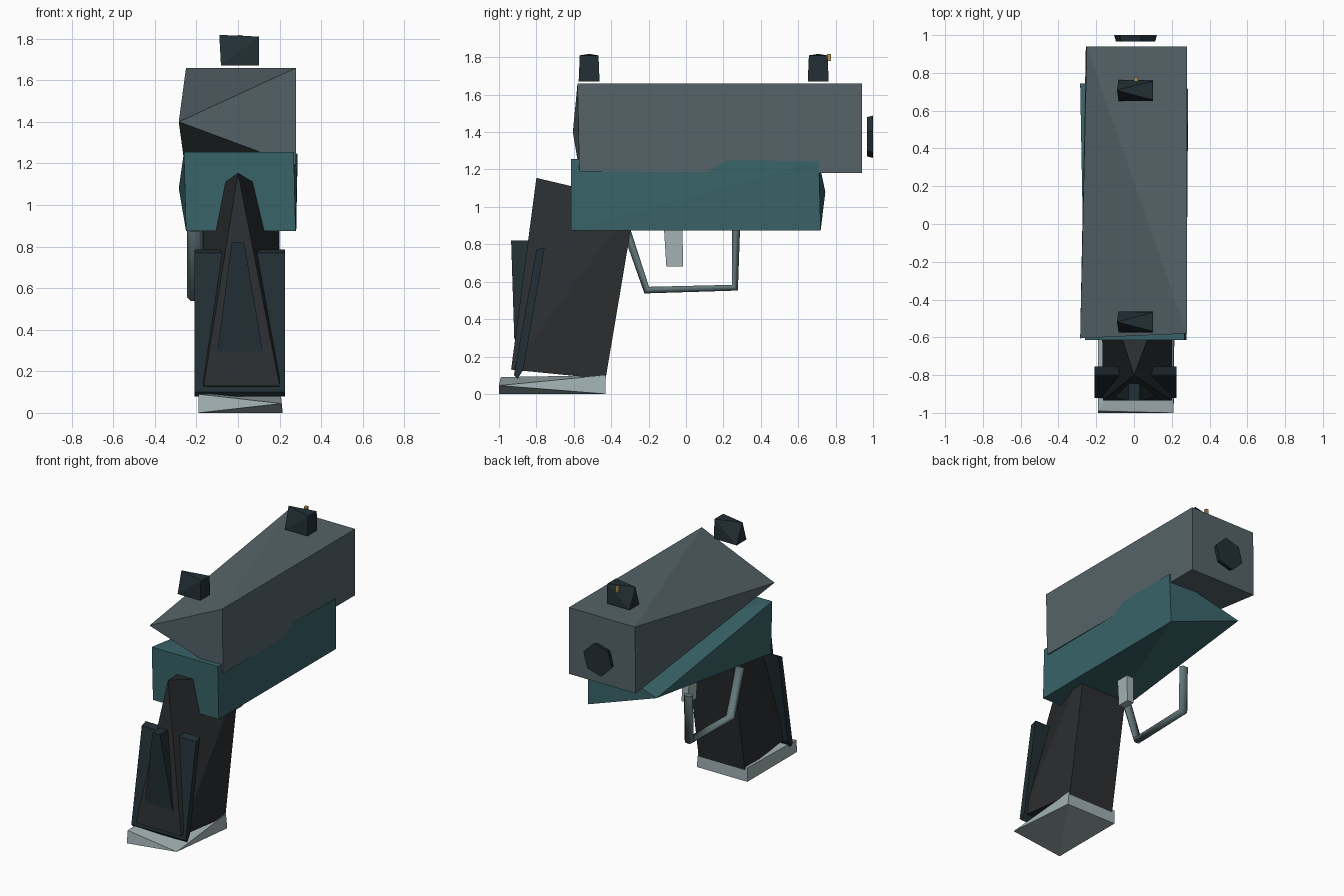
import bpy, bmesh, math
from mathutils import Vector


def material(name, rgb):
    m = bpy.data.materials.new(name)
    m.diffuse_color = (*rgb, 1)
    return m


STEEL = material("slide_steel", (0.09, 0.125, 0.14))
TEAL = material("frame_teal", (0.04, 0.125, 0.14))
BLACK = material("grip_black", (0.024, 0.027, 0.03))
DARK = material("panel_dark", (0.016, 0.028, 0.035))
LIGHT = material("light_metal", (0.36, 0.44, 0.45))
MID = material("guard_metal", (0.13, 0.19, 0.20))
GOLD = material("bead_gold", (0.5, 0.3, 0.08))


def hull(name, points, mat):
    """Flat-faced solid wrapped around a handful of corner points."""
    bm = bmesh.new()
    for p in points:
        bm.verts.new(p)
    bmesh.ops.convex_hull(bm, input=bm.verts[:])
    bmesh.ops.recalc_face_normals(bm, faces=bm.faces[:])
    me = bpy.data.meshes.new(name)
    bm.to_mesh(me)
    bm.free()
    me.materials.append(mat)
    ob = bpy.data.objects.new(name, me)
    bpy.context.collection.objects.link(ob)
    return ob


def slab(name, x0, x1, profile, mat):
    """Side profile (y, z) stretched from x0 to x1."""
    return hull(name, [(x, y, z) for x in (x0, x1) for y, z in profile], mat)


# Slide: box whose rear left edge pinches to one corner
hull("slide", [(-0.25, 0.94, 1.66), (0.28, 0.94, 1.66), (-0.255, 0.94, 1.18),
               (0.28, 0.94, 1.18), (0.28, -0.58, 1.66), (0.28, -0.57, 1.19),
               (-0.285, -0.605, 1.40)], STEEL)

# Frame: box whose front left edge pinches to one corner
hull("frame", [(-0.26, -0.615, 1.255), (0.268, -0.615, 1.255),
               (-0.25, -0.615, 0.875), (0.277, -0.615, 0.875),
               (0.287, 0.71, 1.245), (0.28, 0.72, 0.875),
               (-0.285, 0.745, 1.08)], TEAL)

# Grip: rear face tapers to a point at the top
hull("grip", [(0.0, -0.80, 1.155), (-0.17, -0.27, 1.03), (0.20, -0.27, 1.03),
              (-0.165, -0.935, 0.13), (0.20, -0.935, 0.13),
              (-0.17, -0.43, 0.08), (0.20, -0.43, 0.08)], BLACK)

# Side panels: one raked insert showing on both sides of the grip
slab("grip_side_panels", -0.21, 0.225,
     [(-0.80, 0.77), (-0.755, 0.785), (-0.87, 0.13), (-0.90, 0.08), (-0.92, 0.10)], DARK)

# Raised wedge on the back of the grip
hull("grip_back_wedge", [(-0.03, -0.935, 0.82), (0.03, -0.935, 0.82),
                         (-0.03, -0.83, 0.82), (0.03, -0.83, 0.82),
                         (-0.10, -0.918, 0.29), (0.12, -0.918, 0.29),
                         (-0.10, -0.87, 0.29), (0.12, -0.87, 0.29)], DARK)

# Base plate with a pinched rear right corner
hull("base_plate", [(-0.19, -0.99, 0.09), (-0.19, -1.0, 0.0), (0.21, -1.0, 0.045),
                    (-0.19, -0.43, 0.10), (0.205, -0.43, 0.10),
                    (-0.19, -0.43, 0.0), (0.215, -0.43, 0.0)], LIGHT)

# Trigger
slab("trigger", -0.01, 0.045,
     [(-0.12, 0.92), (-0.02, 0.92), (-0.105, 0.68), (-0.015, 0.68)], LIGHT)

# Trigger guard: six-sided tube along a bent path
cu = bpy.data.curves.new("trigger_guard", "CURVE")
cu.dimensions = "3D"
cu.bevel_depth = 0.025
cu.bevel_resolution = 1
cu.use_fill_caps = True
path = [(-0.32, 0.88), (-0.21, 0.555), (0.262, 0.568), (0.268, 0.90)]
sp = cu.splines.new("POLY")
sp.points.add(len(path) - 1)
for pt, (y, z) in zip(sp.points, path):
    pt.co = (0, y, z, 1)
cu.materials.append(MID)
guard = bpy.data.objects.new("trigger_guard", cu)
guard.location.x = -0.208
guard.scale.x = 1.45
bpy.context.collection.objects.link(guard)

# Sights: blocks with a roof-shaped left end
for name, y in (("rear_sight", -0.518), ("front_sight", 0.707)):
    hull(name, [(-0.082, y - 0.056, 1.67), (-0.082, y + 0.056, 1.67),
                (-0.09, y, 1.818),
                (0.10, y - 0.056, 1.67), (0.10, y + 0.056, 1.67),
                (0.10, y - 0.05, 1.81), (0.10, y + 0.05, 1.81)], DARK)

# Gold bead on the front sight
slab("sight_bead", 0.0, 0.022,
     [(0.755, 1.78), (0.776, 1.78), (0.755, 1.818), (0.776, 1.818)], GOLD)

# Muzzle: six-sided plug ahead of the slide
ring = [(math.cos(a), math.sin(a)) for a in (math.radians(60 * i + 15) for i in range(6))]
hull("muzzle", [(0.008 + r * c, y, 1.375 + r * s)
                for y, r in ((0.967, 0.108), (1.0, 0.117)) for c, s in ring], DARK)
